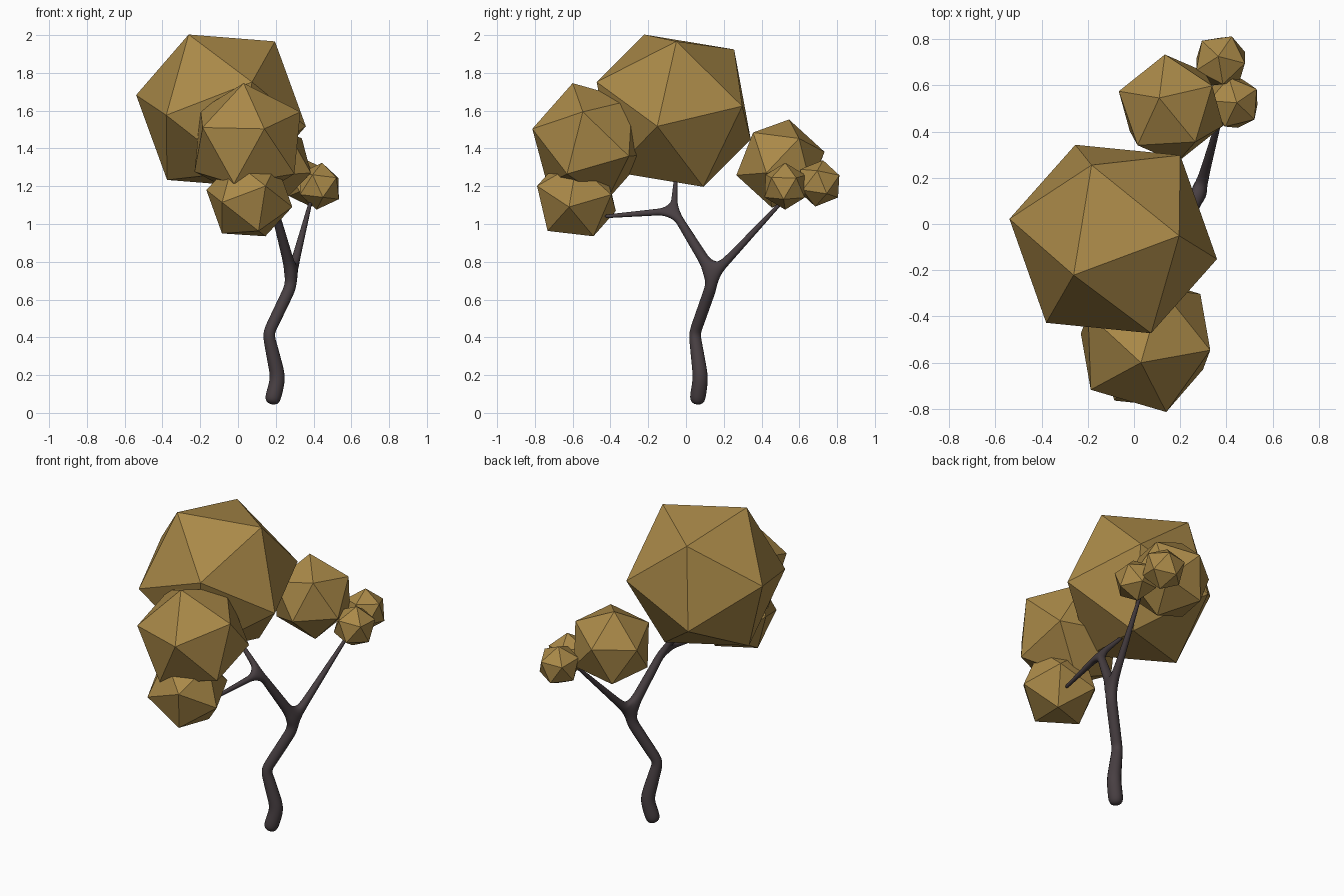
import bpy, bmesh
from mathutils import Vector, Matrix

if "Cube" in bpy.data.objects:
    bpy.data.objects.remove(bpy.data.objects["Cube"])


def material(name, color):
    m = bpy.data.materials.new(name)
    m.diffuse_color = color
    m.use_nodes = True
    m.node_tree.nodes["Principled BSDF"].inputs["Base Color"].default_value = m.diffuse_color
    return m


LEAF = material("leaf_gold", (0.40, 0.25, 0.065, 1))
BARK = material("bark_dark", (0.065, 0.05, 0.055, 1))


def frame(a, b):
    """Orthonormal frame with z along a and x towards b."""
    z = a.normalized()
    x = (b - z * b.dot(z)).normalized()
    return Matrix((x, z.cross(x), z)).transposed()


def foliage(name, center, radius, corner, neighbour):
    """Icosahedron turned so two adjacent corners point in the given directions."""
    bm = bmesh.new()
    bmesh.ops.create_icosphere(bm, subdivisions=1, radius=radius)
    bm.verts.ensure_lookup_table()
    v = bm.verts[0]
    n = v.link_edges[0].other_vert(v)
    turn = frame(Vector(corner), Vector(neighbour)) @ frame(v.co, n.co).transposed()
    for vert in bm.verts:
        vert.co = turn @ vert.co + Vector(center)
    me = bpy.data.meshes.new(name)
    bm.to_mesh(me)
    bm.free()
    me.materials.append(LEAF)
    ob = bpy.data.objects.new(name, me)
    bpy.context.collection.objects.link(ob)


# Leaf clumps
foliage("crown_leaves", (-0.09, -0.065, 1.60), 0.465, (-0.17, -0.155, 0.40), (0.29, 0.015, 0.37))
foliage("front_leaves", (0.05, -0.51, 1.435), 0.324, (-0.02, -0.09, 0.31), (0.28, -0.035, 0.155))
foliage("front_lower_leaves", (0.06, -0.58, 1.135), 0.235, (-0.145, 0, -0.185), (0.085, 0.09, -0.20))
foliage("back_leaves", (0.16, 0.50, 1.32), 0.243, (-0.05, 0.045, 0.23), (-0.025, 0.235, 0.055))
foliage("back_small_leaves_a", (0.43, 0.525, 1.20), 0.125, (0.015, 0, 0.125), (0.105, 0.06, 0.06))
foliage("back_small_leaves_b", (0.375, 0.705, 1.215), 0.125, (-0.01, 0.02, 0.12), (0.125, -0.015, 0.055))

# Trunk and branches: skinned skeleton of (x, y, z, radius)
nodes = [
    (0.175, 0.056, 0.04, 0.046), (0.213, 0.078, 0.185, 0.044), (0.160, 0.045, 0.42, 0.033),
    (0.275, 0.130, 0.66, 0.034), (0.285, 0.142, 0.735, 0.034),
    (0.195, -0.065, 1.07, 0.022), (0.04, -0.055, 1.235, 0.010),
    (0.137, -0.43, 1.04, 0.010), (0.305, 0.22, 0.81, 0.024), (0.385, 0.51, 1.12, 0.010),
]
links = [(0, 1), (1, 2), (2, 3), (3, 4), (4, 5), (5, 6), (5, 7), (4, 8), (8, 9)]
me = bpy.data.meshes.new("trunk")
me.from_pydata([n[:3] for n in nodes], links, [])
me.materials.append(BARK)
trunk = bpy.data.objects.new("trunk", me)
bpy.context.collection.objects.link(trunk)
skin = trunk.modifiers.new("skin", 'SKIN')
skin.use_smooth_shade = True
for sv, n in zip(me.skin_vertices[0].data, nodes):
    sv.radius = (n[3], n[3])
me.skin_vertices[0].data[0].use_root = True
sub = trunk.modifiers.new("round", 'SUBSURF')
sub.levels = sub.render_levels = 2
